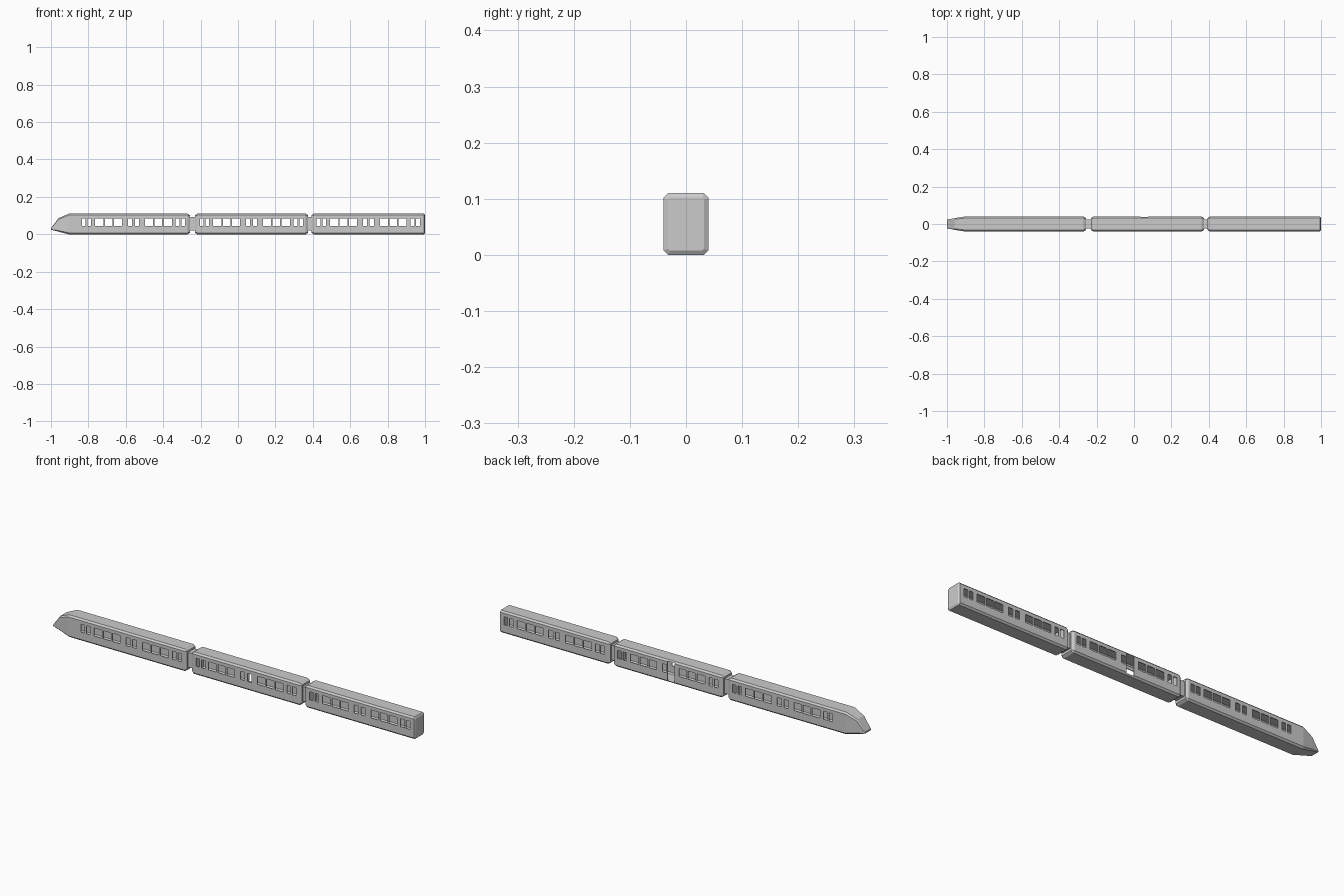
import bpy, bmesh

if "Cube" in bpy.data.objects:
    bpy.data.objects.remove(bpy.data.objects["Cube"])

CH = 0.008  # corner chamfer


def new_object(name, bm):
    bmesh.ops.recalc_face_normals(bm, faces=bm.faces)
    me = bpy.data.meshes.new(name)
    bm.to_mesh(me)
    bm.free()
    ob = bpy.data.objects.new(name, me)
    bpy.context.collection.objects.link(ob)
    return ob


def loft(name, sections):
    """Skin chamfered-rectangle sections (x, half width, z low, z high, chamfer)."""
    bm = bmesh.new()
    rings = []
    for x, w, lo, hi, c in sections:
        pts = [(-w + c, lo), (w - c, lo), (w, lo + c), (w, hi - c),
               (w - c, hi), (-w + c, hi), (-w, hi - c), (-w, lo + c)]
        rings.append([bm.verts.new((x, y, z)) for y, z in pts])
    for a, b in zip(rings, rings[1:]):
        for i in range(8):
            j = (i + 1) % 8
            bm.faces.new((a[i], a[j], b[j], b[i]))
    bm.faces.new(rings[0])
    bm.faces.new(rings[-1])
    return new_object(name, bm)


def boxes(name, bounds):
    bm = bmesh.new()
    for x0, x1, y0, y1, z0, z1 in bounds:
        vs = bmesh.ops.create_cube(bm, size=1)["verts"]
        for v in vs:
            v.co.x = (x0 + x1) / 2 + v.co.x * (x1 - x0)
            v.co.y = (y0 + y1) / 2 + v.co.y * (y1 - y0)
            v.co.z = (z0 + z1) / 2 + v.co.z * (z1 - z0)
    return new_object(name, bm)


def cut(ob, cutter):
    mod = ob.modifiers.new("cut", 'BOOLEAN')
    mod.operation = 'DIFFERENCE'
    mod.solver = 'EXACT'
    mod.object = cutter
    bpy.context.view_layer.objects.active = ob
    bpy.ops.object.modifier_apply(modifier=mod.name)
    bpy.data.objects.remove(cutter)


def window_cutter(centre):
    # half pattern: door pair, three saloon windows, end pair; mirrored about the centre
    half = [(0.007, 0.030), (0.062, 0.104), (0.112, 0.153), (0.161, 0.205),
            (0.226, 0.246), (0.256, 0.276)]
    spans = [(s * a, s * b) for a, b in half for s in (-1, 1)]
    return boxes("window_cutter", [(centre + min(p), centre + max(p), -0.06, 0.06, 0.045, 0.085)
                                   for p in spans])


def end_cap(x, direction, depth):
    """Full section then inset end section, going outward."""
    return [(x - direction * depth, 0.04, 0.0, 0.11, CH),
            (x, 0.032, 0.008, 0.102, 0.003)]


def hollow(x0, x1):
    return loft("interior_cutter", [(x, 0.036, 0.005, 0.105, 0.006) for x in (x0, x1)])


# Leading car with wedge nose
nose = [(-1.0, 0.024, 0.024, 0.032, 0.002),
        (-0.96, 0.031, 0.014, 0.086, 0.006),
        (-0.905, 0.04, 0.0, 0.11, CH)]
lead = loft("lead_car", nose + end_cap(-0.257, 1, 0.012))
cut(lead, hollow(-0.895, -0.272))
cut(lead, window_cutter(-0.559))

# Middle car with one open door leaf at the back
middle = loft("middle_car", end_cap(-0.23, -1, 0.012)[::-1] + end_cap(0.374, 1, 0.012))
cut(middle, hollow(-0.215, 0.359))
cut(middle, window_cutter(0.072))
cut(middle, boxes("door_cutter", [(0.034, 0.074, 0.02, 0.06, 0.006, 0.104)]))

# Tail car with a nearly flat rear end
tail = loft("tail_car", end_cap(0.393, -1, 0.012)[::-1] + end_cap(1.0, 1, 0.005))
cut(tail, hollow(0.408, 0.992))
cut(tail, window_cutter(0.697))

# Gangway connectors between cars
for name, x0, x1 in (("front_gangway", -0.259, -0.228), ("rear_gangway", 0.372, 0.395)):
    boxes(name, [(x0, x1, -0.025, 0.025, 0.02, 0.093)])
